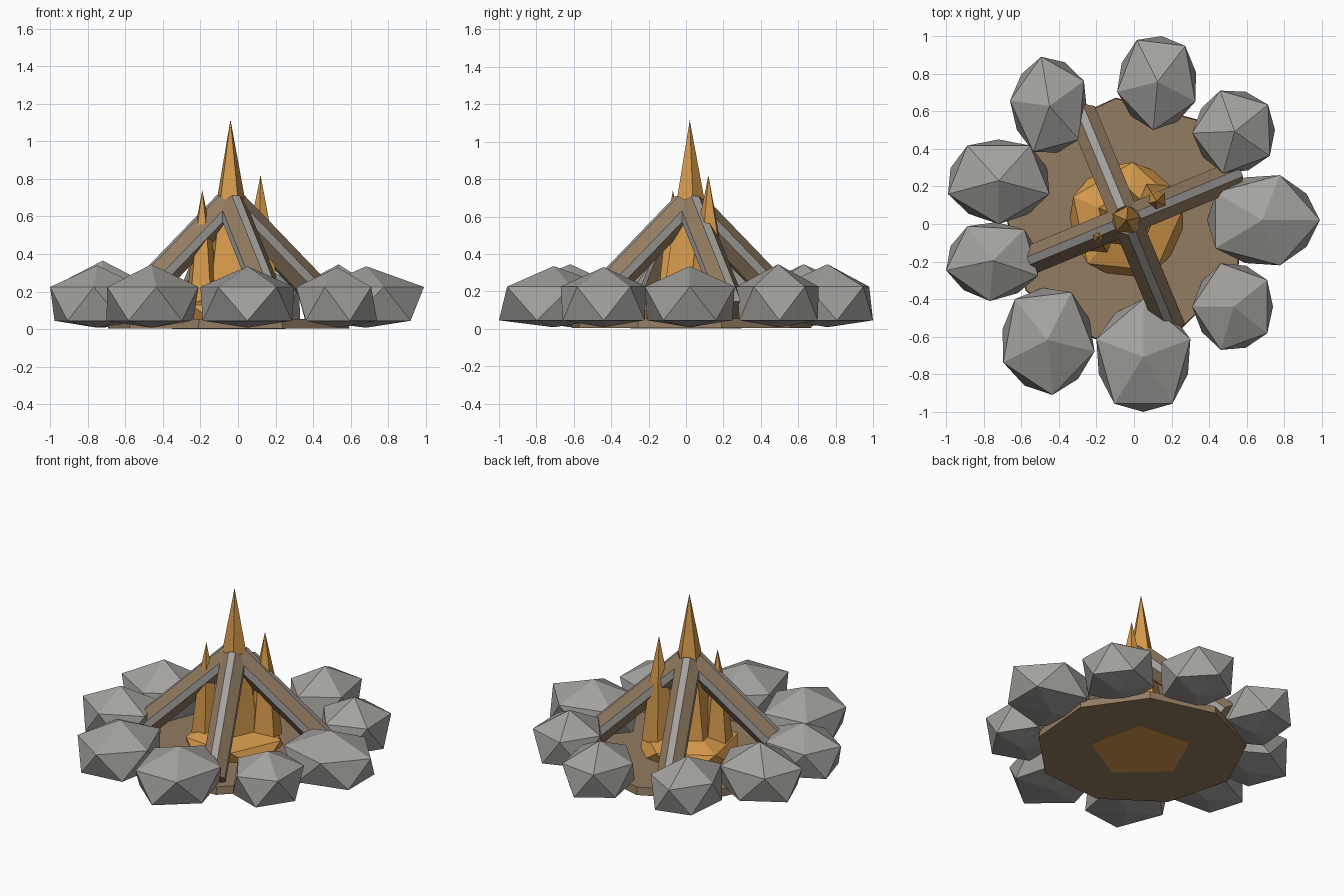
import bpy
import bmesh
from math import sin, cos, radians, tau
from mathutils import Vector

cube = bpy.data.objects.get("Cube")
if cube:
    bpy.data.objects.remove(cube, do_unlink=True)

CENTRE = Vector((-0.04, 0.02, 0))


def material(name, colour):
    mat = bpy.data.materials.new(name)
    mat.use_nodes = True
    mat.diffuse_color = (*colour, 1)
    mat.node_tree.nodes["Principled BSDF"].inputs["Base Color"].default_value = (*colour, 1)
    return mat


stone_grey = material("stone_grey", (0.37, 0.36, 0.34))
wood_brown = material("wood_brown", (0.29, 0.20, 0.12))
flame_orange = material("flame_orange", (0.67, 0.32, 0.07))


def finish(bm, name, *mats):
    bmesh.ops.recalc_face_normals(bm, faces=bm.faces)
    mesh = bpy.data.meshes.new(name)
    bm.to_mesh(mesh)
    bm.free()
    for mat in mats:
        mesh.materials.append(mat)
    obj = bpy.data.objects.new(name, mesh)
    bpy.context.collection.objects.link(obj)
    return obj


def loft(name, mat, sides, x, y, rings):
    """Stack regular polygons given as (radius, height, turn); radius 0 makes a tip."""
    bm = bmesh.new()
    previous = None
    for radius, z, turn in rings:
        count = sides if radius else 1
        ring = [bm.verts.new((x + radius * cos(radians(turn) + tau * i / sides),
                              y + radius * sin(radians(turn) + tau * i / sides), z))
                for i in range(count)]
        if previous is None:
            bm.faces.new(ring)
        else:
            for i in range(sides):
                j = (i + 1) % sides
                if count == 1:
                    bm.faces.new((previous[i], previous[j], ring[0]))
                else:
                    bm.faces.new((previous[i], previous[j], ring[i]))
                    bm.faces.new((previous[j], ring[j], ring[i]))
        previous = ring
    if len(previous) > 1:
        bm.faces.new(previous)
    return finish(bm, name, mat)


def stone(name, x0, x1, y0, y1, top, turn):
    """Low-poly boulder, flattened underneath, fitted to its footprint."""
    bm = bmesh.new()
    heights = (top, 0.225, 0.045, 0.008)
    points = [Vector((0, 0, heights[0]))]
    for z, radius, offset in ((heights[1], 1, 0), (heights[2], 0.95, 36)):
        for i in range(5):
            a = radians(turn + offset) + tau * i / 5
            points.append(Vector((radius * cos(a), radius * sin(a), z)))
    points.append(Vector((0, 0, heights[3])))
    for axis, low, high in ((0, x0, x1), (1, y0, y1)):
        values = [p[axis] for p in points]
        a, b = min(values), max(values)
        for p in points:
            p[axis] = low + (p[axis] - a) * (high - low) / (b - a)
    for p in points:
        bm.verts.new(p)
    bmesh.ops.convex_hull(bm, input=bm.verts)
    finish(bm, name, stone_grey)


def log(name, angle):
    """Leaning square beam with grey chamfers on its four long edges."""
    out = Vector((cos(angle), sin(angle), 0))
    start = CENTRE + out * 0.02 + Vector((0, 0, 0.655))
    end = CENTRE + out * 0.61 + Vector((0, 0, 0.09))
    side = Vector((-out.y, out.x, 0))
    up = side.cross(end - start).normalized()
    offsets = []
    for k in range(4):
        for half in (-16, 16):
            a = radians(90 * k + half)
            offsets.append((up * cos(a) + side * sin(a)) * 0.08)
    bm = bmesh.new()
    upper = [bm.verts.new(start + o) for o in offsets]
    lower = [bm.verts.new(end + o) for o in offsets]
    bm.faces.new(upper)
    bm.faces.new(lower)
    for i in range(8):
        j = (i + 1) % 8
        face = bm.faces.new((upper[i], upper[j], lower[j], lower[i]))
        face.material_index = 1 if i % 2 == 0 else 0
    finish(bm, name, wood_brown, stone_grey)


# Earth disc under the fire
loft("ground_disc", wood_brown, 9, CENTRE.x, CENTRE.y,
     [(0.655, 0.003, 15), (0.65, 0.055, 15)])

# Ring of stones: footprint, top height and turn
STONES = [
    (-0.09, 0.33, 0.50, 1.00, 0.345, 48),
    (0.31, 0.75, 0.27, 0.71, 0.345, 38),
    (0.39, 0.99, -0.22, 0.26, 0.335, 0),
    (0.31, 0.74, -0.67, -0.21, 0.33, 36),
    (-0.20, 0.30, -1.00, -0.40, 0.335, 90),
    (-0.70, -0.21, -0.91, -0.34, 0.345, 60),
    (-1.00, -0.51, -0.41, 0.01, 0.34, 50),
    (-0.99, -0.45, 0.00, 0.45, 0.365, 54),
    (-0.66, -0.25, 0.38, 0.89, 0.345, 30),
]
for number, values in enumerate(STONES, 1):
    stone(f"stone_{number}", *values)

# Four logs leaning together
for number in range(4):
    log(f"log_{number + 1}", radians(22.5 + 90 * number))

# Fire: faceted ember bed and three pointed flames
loft("ember_bed", flame_orange, 5, CENTRE.x, CENTRE.y,
     [(0.32, 0, 48), (0.31, 0.13, 84), (0.17, 0.17, 84)])
loft("main_flame", flame_orange, 5, CENTRE.x, CENTRE.y,
     [(0.17, 0.12, 84), (0.085, 0.66, 84), (0, 1.115, 0)])
loft("left_flame", flame_orange, 5, 0.12, 0.12,
     [(0.11, 0.12, 48), (0.06, 0.53, 48), (0, 0.82, 0)])
loft("right_flame", flame_orange, 5, -0.19, -0.07,
     [(0.10, 0.10, 12), (0.05, 0.50, 12), (0, 0.74, 0)])
